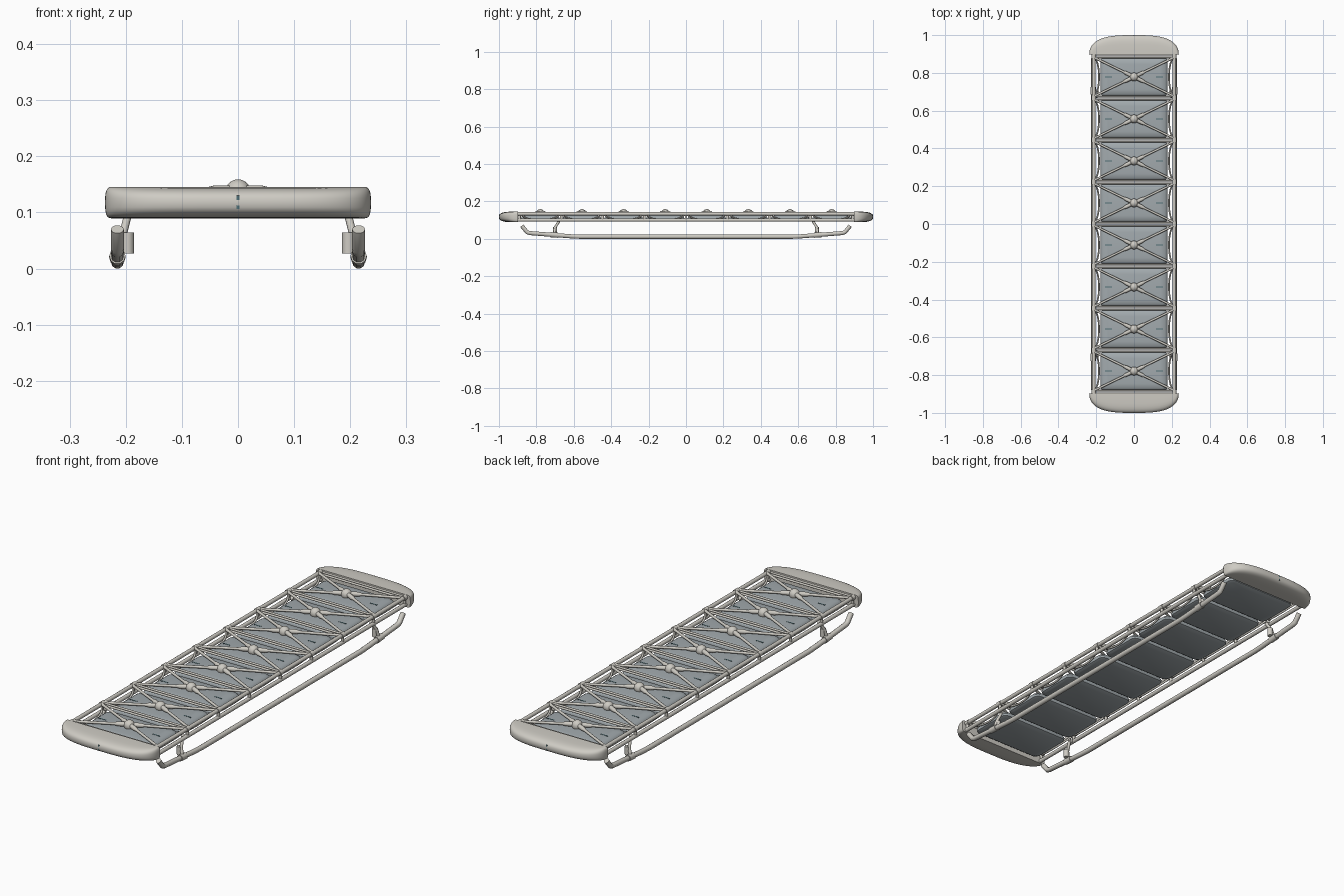
import bpy, bmesh, math
from mathutils import Vector

if "Cube" in bpy.data.objects:
    bpy.data.objects.remove(bpy.data.objects["Cube"])

def material(name, rgb):
    m = bpy.data.materials.new(name)
    m.diffuse_color = (*rgb, 1)
    m.use_nodes = True
    m.node_tree.nodes["Principled BSDF"].inputs["Base Color"].default_value = m.diffuse_color
    return m

METAL = material("warm_grey", (0.62, 0.60, 0.55))
PANEL = material("slate", (0.36, 0.40, 0.42))
DARK = material("dark_teal", (0.08, 0.16, 0.18))

def tubes(name, paths, mat=METAL):
    """Each path is (points, radius or list of radii)."""
    cu = bpy.data.curves.new(name, 'CURVE')
    cu.dimensions = '3D'
    cu.bevel_depth = 1.0
    cu.bevel_resolution = 3
    cu.use_fill_caps = True
    for pts, rad in paths:
        sp = cu.splines.new('POLY')
        sp.points.add(len(pts) - 1)
        for i, p in enumerate(pts):
            sp.points[i].co = (*p, 1)
            sp.points[i].radius = rad[i] if isinstance(rad, list) else rad
        sp.use_smooth = True
    ob = bpy.data.objects.new(name, cu)
    bpy.context.collection.objects.link(ob)
    cu.materials.append(mat)
    bpy.ops.object.select_all(action='DESELECT')
    ob.select_set(True)
    bpy.context.view_layer.objects.active = ob
    bpy.ops.object.convert(target='MESH')
    bpy.ops.object.shade_smooth_by_angle(angle=math.radians(40))
    return ob

def mesh_object(name, bm, mat, smooth=True):
    me = bpy.data.meshes.new(name)
    bmesh.ops.recalc_face_normals(bm, faces=bm.faces)
    bm.to_mesh(me)
    bm.free()
    ob = bpy.data.objects.new(name, me)
    bpy.context.collection.objects.link(ob)
    me.materials.append(mat)
    if smooth:
        bpy.ops.object.select_all(action='DESELECT')
        ob.select_set(True)
        bpy.context.view_layer.objects.active = ob
        bpy.ops.object.shade_smooth_by_angle(angle=math.radians(40))
    return ob

def box(name, centre, size, mat):
    bm = bmesh.new()
    bmesh.ops.create_cube(bm, size=1)
    for v in bm.verts:
        v.co = Vector(a * s + c for a, s, c in zip(v.co, size, centre))
    return mesh_object(name, bm, mat, False)

BAYS, PITCH, RX = 8, 0.2225, 0.213
TOP, LOW = 0.134, 0.101
nodes = [(i - BAYS / 2) * PITCH for i in range(BAYS + 1)]
mids = [y + PITCH / 2 for y in nodes[:-1]]

# Long rails
tubes("side_rails", [([(s * RX, -0.91, z), (s * RX, 0.91, z)], 0.009)
                     for s in (-1, 1) for z in (TOP, LOW)])

# Cross bars, posts and collars at every bay boundary
cross, posts = [], []
for y in nodes:
    for d in (-0.008, 0.008):
        cross.append(([(-RX, y + d, TOP), (RX, y + d, TOP)], 0.005))
    for s in (-1, 1):
        posts.append(([(s * RX, y, LOW), (s * RX, y, TOP)], 0.007))
        posts.append(([(s * RX, y - 0.012, TOP), (s * RX, y + 0.012, TOP)], 0.0115))
tubes("cross_bars", cross)
tubes("rail_posts", posts)

# X braces with swollen ends at the hub, and curved side rods
braces, rods = [], []
for y in mids:
    for sx in (-1, 1):
        for sy in (-1, 1):
            a = Vector((0, y, 0.139))
            b = Vector((sx * RX, y + sy * (PITCH / 2 - 0.008), 0.136))
            braces.append(([a, a.lerp(b, 0.2), a.lerp(b, 0.27), a.lerp(b, 0.9), b],
                           [0.010, 0.010, 0.006, 0.006, 0.008]))
        arc = []
        for k in range(13):
            t = math.pi * k / 12
            arc.append((sx * (RX - 0.028 * math.sin(t)), y - 0.1 * math.cos(t),
                        LOW + 0.03 * (1 - math.sin(t))))
        rods.append((arc, 0.0045))
tubes("x_braces", braces)
tubes("curved_side_rods", rods)

# Hubs, panels and panel slots
for i, y in enumerate(mids):
    bm = bmesh.new()
    bmesh.ops.create_uvsphere(bm, u_segments=24, v_segments=14, radius=0.023)
    bmesh.ops.translate(bm, verts=bm.verts, vec=(0, y, 0.136))
    mesh_object(f"hub_{i+1}", bm, METAL)

    # Flat-bottomed panel with rounded corners and softly domed top
    bm = bmesh.new()
    rings = []
    for z, inset in ((0.093, 0.012), (0.098, 0.002), (0.106, 0.0),
                     (0.116, 0.004), (0.123, 0.014), (0.127, 0.035)):
        ring = []
        hx, hy, r = 0.178 - inset, 0.104 - inset, 0.024
        for k in range(24):
            q = k // 6
            t = math.pi / 2 * (q + (k % 6) / 5)
            cx = (hx - r) * (1 if q in (0, 3) else -1)
            cy = (hy - r) * (1 if q < 2 else -1)
            ring.append(bm.verts.new((cx + r * math.cos(t), y + cy + r * math.sin(t), z)))
        rings.append(ring)
    for a, b in zip(rings, rings[1:]):
        for k in range(24):
            bm.faces.new((a[k], a[(k + 1) % 24], b[(k + 1) % 24], b[k]))
    bm.faces.new(rings[0])
    bm.faces.new(rings[-1])
    mesh_object(f"panel_{i+1}", bm, PANEL)
    for s in (-1, 1):
        box(f"panel_slot_{i+1}", (s * 0.135, y, 0.1265), (0.035, 0.005, 0.003), DARK)

# Rounded end caps
def spow(v, e):
    return math.copysign(abs(v) ** e, v)

for s, name in ((-1, "front_cap"), (1, "back_cap")):
    bm = bmesh.new()
    rings = []
    for j in range(17):
        ph = math.pi * (j / 16 - 0.5) * 0.98
        w, z = spow(math.cos(ph), 0.45), 0.1175 + 0.028 * spow(math.sin(ph), 0.75)
        ring = []
        for k in range(41):
            t = math.pi * k / 40
            x = 0.237 * spow(math.cos(t), 0.65)
            y = 0.897 + 0.103 * spow(math.sin(t), 0.85) * w
            ring.append(bm.verts.new((x * (0.93 + 0.07 * w), s * y, z)))
        rings.append(ring)
    for a, b in zip(rings, rings[1:]):
        for k in range(40):
            bm.faces.new((a[k], a[k + 1], b[k + 1], b[k]))
    bm.faces.new(rings[0])
    bm.faces.new(rings[-1])
    bm.faces.new([r[0] for r in rings] + [r[-1] for r in reversed(rings)])
    mesh_object(name, bm, METAL)
    box(name + "_slit", (0, s * 0.9975, 0.118), (0.005, 0.004, 0.024), DARK)

# Landing skids with upturned tips
SX = 0.215
half = [(0.57, 0.0115), (0.62, 0.014), (0.835, 0.031), (0.85, 0.036), (0.878, 0.07)]
prof = [(-y, z) for y, z in reversed(half)] + half
tubes("skids", [([(s * SX, y, z) for y, z in prof], 0.0115) for s in (-1, 1)])

# Skid struts with clamp and side cylinder
struts, cyls = [], []
for s in (-1, 1):
    for e in (-1, 1):
        struts.append(([(s * 0.195, e * 0.675, LOW), (s * 0.205, e * 0.70, 0.06),
                        (s * SX, e * 0.705, 0.022)], 0.007))
        struts.append(([(s * RX, e * 0.675, LOW), (s * 0.193, e * 0.675, LOW)], 0.008))
        struts.append(([(s * SX, e * 0.685, 0.0195), (s * SX, e * 0.725, 0.0225)], 0.0145))
        cyls.append(([(s * 0.197, e * 0.70, 0.027), (s * 0.197, e * 0.70, 0.064)], 0.012))
tubes("skid_struts", struts)
tubes("strut_cylinders", cyls)
